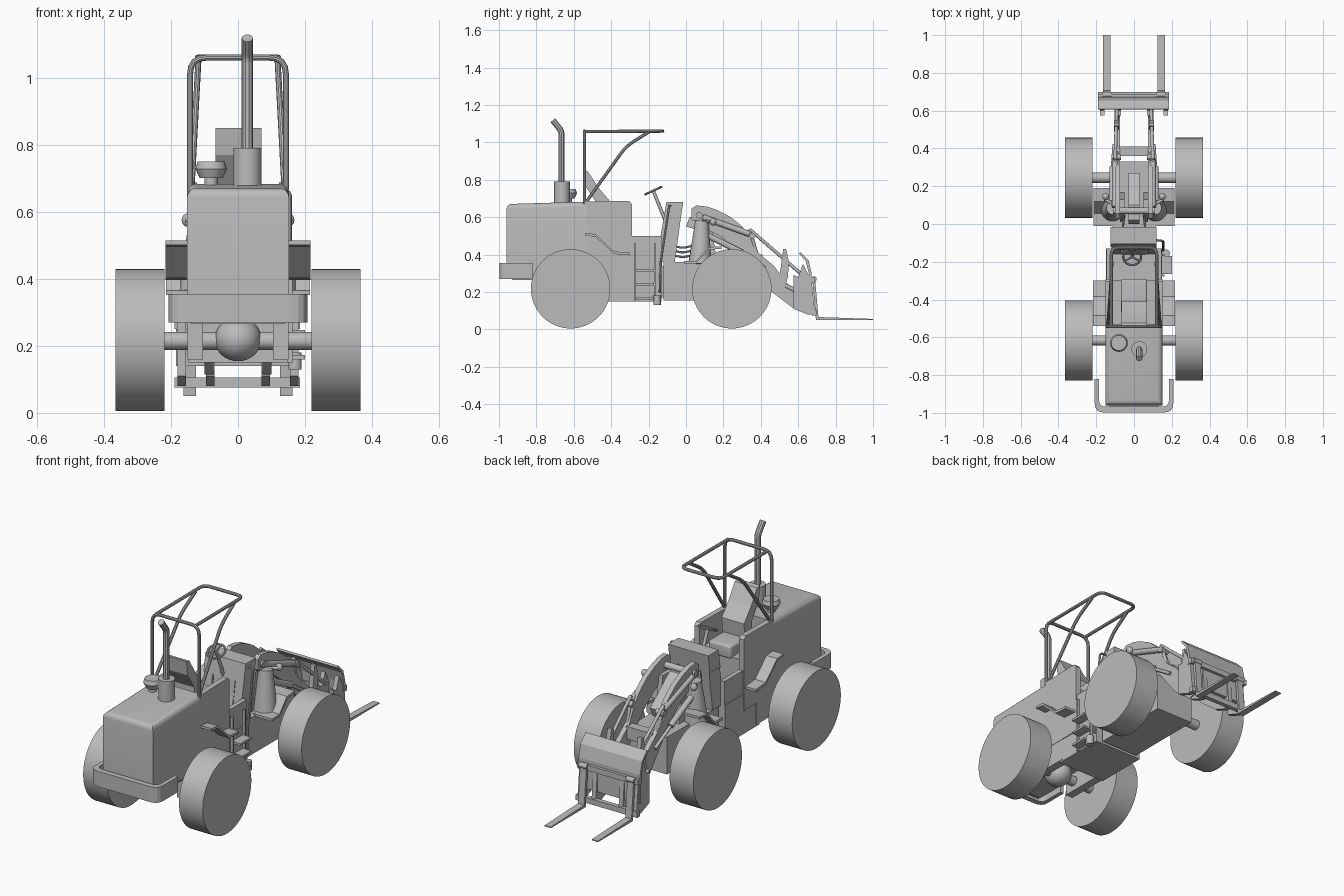
import bpy, bmesh, math
from mathutils import Vector

mat = bpy.data.materials.new("plain grey")
mat.diffuse_color = (0.5, 0.5, 0.5, 1)


def finish(name, bm, smooth=False):
    bmesh.ops.recalc_face_normals(bm, faces=bm.faces)
    me = bpy.data.meshes.new(name)
    bm.to_mesh(me)
    bm.free()
    ob = bpy.data.objects.new(name, me)
    bpy.context.collection.objects.link(ob)
    me.materials.append(mat)
    if smooth:
        smooth_shade(ob)
    return ob


def smooth_shade(ob):
    bpy.ops.object.select_all(action='DESELECT')
    ob.select_set(True)
    bpy.context.view_layer.objects.active = ob
    bpy.ops.object.shade_smooth_by_angle(angle=math.radians(35))


def prism(name, pts, a, b, axis='x', bevel=0, pick=None):
    """Extrude an outline along an axis; x: (y,z) points, y: (x,z), z: (x,y)."""
    put = {'x': lambda p, t: (t, p[0], p[1]), 'y': lambda p, t: (p[0], t, p[1]),
           'z': lambda p, t: (p[0], p[1], t)}[axis]
    bm = bmesh.new()
    f = bm.faces.new([bm.verts.new(put(p, a)) for p in pts])
    ext = bmesh.ops.extrude_face_region(bm, geom=[f])
    d = Vector(put((0, 0), b - a))
    bmesh.ops.translate(bm, vec=d, verts=[v for v in ext['geom'] if isinstance(v, bmesh.types.BMVert)])
    if bevel:
        edges = [e for e in bm.edges if pick is None or pick(e)]
        bmesh.ops.bevel(bm, geom=edges, offset=bevel, segments=4, profile=0.5, affect='EDGES')
    return finish(name, bm, bevel > 0)


def box(name, x0, x1, y0, y1, z0, z1, bevel=0, pick=None):
    return prism(name, [(y0, z0), (y1, z0), (y1, z1), (y0, z1)], x0, x1, 'x', bevel, pick)


def cyl(name, p, q, r, r2=None, n=24):
    p, q = Vector(p), Vector(q)
    bm = bmesh.new()
    bmesh.ops.create_cone(bm, cap_ends=True, segments=n, radius1=r, radius2=r if r2 is None else r2,
                          depth=(q - p).length)
    m = (q - p).to_track_quat('Z', 'Y').to_matrix().to_4x4()
    m.translation = (p + q) / 2
    bmesh.ops.transform(bm, matrix=m, verts=bm.verts)
    return finish(name, bm, True)


def ball(name, c, s):
    bm = bmesh.new()
    bmesh.ops.create_uvsphere(bm, u_segments=24, v_segments=16, radius=1)
    for v in bm.verts:
        v.co = Vector([v.co[i] * s[i] + c[i] for i in range(3)])
    return finish(name, bm, True)


def rounded(pts, r):
    """Replace inner corners of a path with short curves."""
    pts = [Vector(p) for p in pts]
    out = [pts[0]]
    for a, b, c in zip(pts, pts[1:], pts[2:]):
        p, q = b + (a - b).normalized() * r, b + (c - b).normalized() * r
        out += [p * (1 - t) ** 2 + b * 2 * t * (1 - t) + q * t * t for t in (0, .25, .5, .75, 1)]
    return out + [pts[-1]]


def tube(name, pts, r, bend=0.04):
    cu = bpy.data.curves.new(name, 'CURVE')
    cu.dimensions, cu.bevel_depth, cu.bevel_resolution, cu.use_fill_caps = '3D', r, 3, True
    path = rounded(pts, bend)
    sp = cu.splines.new('POLY')
    sp.points.add(len(path) - 1)
    for s, p in zip(sp.points, path):
        s.co = (*p, 1)
    ob = bpy.data.objects.new(name, cu)
    bpy.context.collection.objects.link(ob)
    cu.materials.append(mat)
    bpy.ops.object.select_all(action='DESELECT')
    ob.select_set(True)
    bpy.context.view_layer.objects.active = ob
    bpy.ops.object.convert(target='MESH')
    smooth_shade(bpy.context.object)


def strip(name, pts, t, a, b):
    """Plate of thickness t following a (y,z) path."""
    prism(name, pts + [(y, z - t) for y, z in reversed(pts)], a, b)


# Wheels, axles, differentials
for y, label in ((-0.617, "rear"), (0.245, "front")):
    cyl(label + "_axle", (-0.23, y, 0.215), (0.23, y, 0.215), 0.027)
    ball(label + "_differential", (0, y, 0.22), (0.07, 0.075, 0.066))
    for s in (-1, 1):
        cyl(label + "_wheel", (s * 0.22, y, 0.217), (s * 0.365, y, 0.217), 0.212, n=64)
for s in (-1, 1):
    box("axle_hanger", s * 0.105, s * 0.15, -0.68, -0.4, 0.16, 0.3)

# Engine hood with rounded top edges
top = lambda e: all(v.co.z > 0.6 for v in e.verts) and not all(v.co.y > -0.6 for v in e.verts)
prism("engine_hood", [(-0.96, 0.28), (-0.53, 0.28), (-0.53, 0.683), (-0.96, 0.67)],
      -0.152, 0.152, 'x', 0.028, top)
strip("hood_bottom_plate", [(-0.93, 0.285), (-0.4, 0.285)], 0.02, -0.14, 0.14)

# Cab sides, floor and chassis
for s in (-1, 1):
    prism("cab_side_wall", [(-0.54, 0.28), (-0.29, 0.28), (-0.29, 0.67), (-0.305, 0.687), (-0.54, 0.683)],
          s * 0.122, s * 0.152)
    box("cab_floor_side", s * 0.12, s * 0.145, -0.3, -0.13, 0.35, 0.5)
box("seat_platform", -0.125, 0.125, -0.54, -0.3, 0.28, 0.55)
box("rear_chassis", -0.148, 0.148, -0.43, -0.13, 0.15, 0.37)

# Rear bumper, U shaped
def u_path(w, yb, r):
    return [(p.x, p.y) for p in rounded([(-w, -0.82, 0), (-w, yb, 0), (w, yb, 0), (w, -0.82, 0)], r)]
prism("bumper", u_path(0.208, -0.998, 0.05) + u_path(0.185, -0.967, 0.035)[::-1], 0.27, 0.355, 'z')
box("bumper_mount", -0.13, 0.13, -0.975, -0.9, 0.285, 0.34)

# Exhaust and air cleaner
cyl("muffler", (0.028, -0.663, 0.66), (0.028, -0.663, 0.79), 0.042)
tube("exhaust_pipe", [(0.028, -0.665, 0.78), (0.028, -0.665, 1.06), (0.028, -0.712, 1.118)], 0.017, 0.02)
cyl("air_cleaner_neck", (-0.08, -0.63, 0.66), (-0.08, -0.63, 0.71), 0.02)
cyl("air_cleaner_bowl", (-0.08, -0.63, 0.70), (-0.08, -0.63, 0.728), 0.034, 0.047)
cyl("air_cleaner_cap", (-0.08, -0.63, 0.728), (-0.08, -0.63, 0.75), 0.047, 0.04)

# Seat
prism("seat_back", [(-0.55, 0.85), (-0.525, 0.845), (-0.47, 0.76), (-0.41, 0.69), (-0.42, 0.58),
                    (-0.48, 0.58), (-0.48, 0.68), (-0.54, 0.77)], -0.067, 0.07)
box("seat_cushion", -0.07, 0.07, -0.47, -0.29, 0.54, 0.61, 0.012)

# Dash cowl and steering
prism("dash_cowl", [(-0.165, 0.36), (-0.13, 0.5), (-0.105, 0.68), (-0.015, 0.68), (-0.03, 0.58), (-0.06, 0.36)],
      -0.065, 0.065)
prism("dash_top", [(-0.122, 0.58), (-0.105, 0.68), (-0.015, 0.68), (-0.03, 0.58)], -0.125, 0.12)
for s in (-1, 1):
    prism("dash_leg", [(-0.16, 0.36), (-0.122, 0.58), (-0.03, 0.58), (-0.06, 0.36)], s * 0.07, s * 0.12)
wheel_c, tilt = Vector((-0.01, -0.175, 0.742)), Vector((0, -0.42, 0.9)).normalized()
cyl("steering_column", (-0.01, -0.11, 0.58), wheel_c, 0.009)
u = Vector((1, 0, 0))
v = tilt.cross(u)
ring = [wheel_c + 0.047 * (u * math.cos(a * math.pi / 12) + v * math.sin(a * math.pi / 12)) for a in range(25)]
tube("steering_wheel", ring, 0.006, 0.002)
for a in (90, 210, 330):
    a = math.radians(a)
    cyl("steering_spoke", wheel_c, wheel_c + 0.047 * (u * math.cos(a) + v * math.sin(a)), 0.005, n=8)

# Roll cage
tube("cage_rear_hoop", [(-0.143, -0.543, 0.67), (-0.143, -0.543, 1.06), (0.143, -0.543, 1.06),
                        (0.143, -0.543, 0.67)], 0.009, 0.05)
tube("cage_roof_loop", [(-0.12, -0.54, 1.058), (-0.12, -0.125, 1.06), (0.12, -0.125, 1.06),
                        (0.12, -0.54, 1.058)], 0.009, 0.04)
for s in (-1, 1):
    tube("cage_brace", [(s * 0.138, -0.535, 0.68), (s * 0.122, -0.32, 0.98), (s * 0.118, -0.2, 1.055)], 0.009, 0.05)

# Stepped fenders over each wheel
for s in (-1, 1):
    strip("rear_fender", [(-0.54, 0.515), (-0.485, 0.51), (-0.385, 0.417), (-0.3, 0.41)], 0.014, s * 0.145, s * 0.217)
    strip("front_fender", [(-0.01, 0.365), (0.055, 0.367), (0.12, 0.44), (0.19, 0.445)], 0.014, s * 0.1, s * 0.215)

# Ladder and handrail on the right side
for y in (-0.272, -0.165):
    box("ladder_rail", 0.148, 0.162, y - 0.005, y + 0.005, 0.15, 0.46)
for z in (0.16, 0.235, 0.31):
    box("ladder_step", 0.145, 0.2, -0.265, -0.17, z, z + 0.012)
tube("handrail", [(0.125, -0.14, 0.2), (0.155, -0.14, 0.2), (0.155, -0.135, 0.36), (0.155, -0.09, 0.66),
                  (0.115, -0.085, 0.66)], 0.006, 0.015)
cyl("step_pin", (0.17, -0.155, 0.13), (0.17, -0.155, 0.18), 0.02)

# Articulation joint, hoses and front frame
box("hinge_block", -0.06, 0.06, -0.14, 0.02, 0.17, 0.34)
for s in (-1, 1):
    for z in (0.4, 0.425, 0.45):
        tube("hose", [(s * 0.05, -0.08, z), (s * 0.06, -0.02, z - 0.015), (s * 0.05, 0.05, z)], 0.006, 0.02)
box("front_frame", -0.115, 0.115, -0.12, 0.33, 0.155, 0.36)
for s in (-1, 1):
    prism("loader_tower", [(0.01, 0.34), (0.05, 0.58), (0.13, 0.58), (0.17, 0.34)], s * 0.05, s * 0.075)
    cyl("tower_cone", (s * 0.115, 0.075, 0.35), (s * 0.11, 0.085, 0.58), 0.062, 0.036)
    cyl("lamp_stalk", (s * 0.1, 0.1, 0.575), (s * 0.155, 0.13, 0.577), 0.008)
    ball("lamp", (s * 0.15, 0.145, 0.575), (0.018, 0.018, 0.02))

# Curved loader arms with cross members
arm = [(0.03, 0.59), (0.03, 0.645), (0.055, 0.663), (0.11, 0.657), (0.17, 0.637), (0.24, 0.6), (0.3, 0.55),
       (0.35, 0.485), (0.385, 0.41), (0.47, 0.34), (0.56, 0.22), (0.6, 0.2), (0.61, 0.125), (0.57, 0.115),
       (0.46, 0.2), (0.34, 0.35), (0.27, 0.43), (0.18, 0.5), (0.1, 0.54)]
for s in (-1, 1):
    prism("loader_arm", arm, s * 0.073, s * 0.1)
    cyl("lift_cylinder", (s * 0.115, 0.08, 0.52), (s * 0.115, 0.3, 0.41), 0.016)
    cyl("lift_rod", (s * 0.115, 0.28, 0.42), (s * 0.105, 0.42, 0.33), 0.009)
    cyl("tilt_cylinder", (s * 0.1, 0.09, 0.6), (s * 0.1, 0.34, 0.51), 0.016)
    cyl("tilt_rod", (s * 0.1, 0.34, 0.535), (s * 0.09, 0.635, 0.28), 0.009)
    cyl("tilt_stay", (s * 0.1, 0.34, 0.535), (s * 0.09, 0.38, 0.4), 0.009)
    prism("bell_crank", [(0.52, 0.43), (0.535, 0.43), (0.55, 0.36), (0.545, 0.28), (0.52, 0.2), (0.49, 0.24),
                         (0.505, 0.32)], s * 0.08, s * 0.105)
    cyl("crank_link", (s * 0.092, 0.52, 0.24), (s * 0.092, 0.64, 0.18), 0.012)
    cyl("crank_pin", (s * 0.07, 0.355, 0.5), (s * 0.118, 0.355, 0.5), 0.016)
box("arm_cross_beam", -0.08, 0.08, 0.36, 0.41, 0.33, 0.4)
cyl("arm_top_pin", (-0.11, 0.07, 0.61), (0.11, 0.07, 0.61), 0.018)
prism("center_link", [(0, 0.55), (0.02, 0.6), (0.1, 0.6), (0.27, 0.46), (0.25, 0.41), (0.1, 0.52)], -0.03, 0.03)

# Fork carriage
prism("carriage_shield", [(0.61, 0.415), (0.655, 0.37), (0.672, 0.3), (0.672, 0.25), (0.66, 0.25),
                          (0.657, 0.3), (0.64, 0.365), (0.605, 0.405)], -0.19, 0.185)
for z, y in ((0.25, 0.675), (0.075, 0.685)):
    box("carriage_bar", -0.19, 0.185, y - 0.012, y + 0.013, z, z + 0.03)
box("carriage_back_plate", -0.185, 0.18, 0.655, 0.672, 0.14, 0.25)
for x in (-0.18, -0.095, 0.07, 0.155):
    prism("carriage_rib", [(0.575, 0.29), (0.6, 0.28), (0.625, 0.35), (0.672, 0.26), (0.69, 0.08), (0.65, 0.08),
                           (0.575, 0.11)], x, x + 0.025)

# Forks
for s in (-1, 1):
    prism("fork", [(0.675, 0.27), (0.69, 0.27), (0.708, 0.066), (1.0, 0.056), (1.0, 0.05), (0.695, 0.05)],
          s * 0.125, s * 0.163)
    cyl("fork_hook", (s * 0.12, 0.685, 0.27), (s * 0.168, 0.685, 0.27), 0.014)
